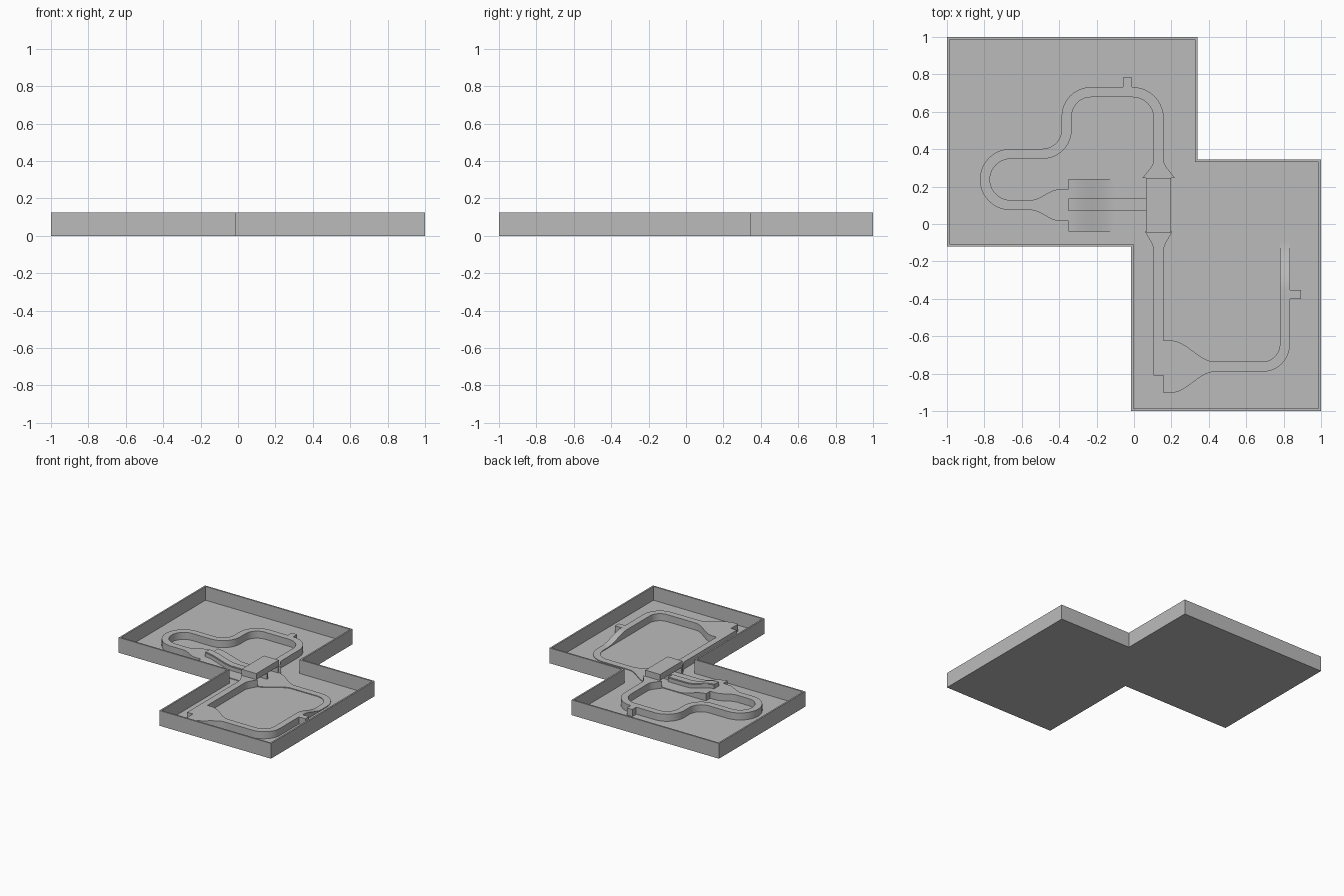
import bpy, bmesh, math
from mathutils import Vector

if "Cube" in bpy.data.objects:
    bpy.data.objects.remove(bpy.data.objects["Cube"])

grey = bpy.data.materials.new("plain grey")
grey.use_nodes = True
COLOUR = (0.5, 0.5, 0.5, 1)
grey.diffuse_color = COLOUR
grey.node_tree.nodes["Principled BSDF"].inputs["Base Color"].default_value = COLOUR

WALL, RIM, FLOOR = 0.013, 0.125, 0.012
HIGH, LOW, HALF = 0.07, 0.018, 0.027


def finish(bm, name):
    bmesh.ops.recalc_face_normals(bm, faces=bm.faces)
    mesh = bpy.data.meshes.new(name)
    bm.to_mesh(mesh)
    bm.free()
    mesh.materials.append(grey)
    obj = bpy.data.objects.new(name, mesh)
    bpy.context.collection.objects.link(obj)
    bpy.ops.object.select_all(action='DESELECT')
    obj.select_set(True)
    bpy.context.view_layer.objects.active = obj
    bpy.ops.object.shade_smooth_by_angle(angle=math.radians(30))
    return obj


def block(name, x0, x1, y0, y1, z0, z1):
    bm = bmesh.new()
    bmesh.ops.create_cube(bm, size=1)
    for v in bm.verts:
        v.co = ((x0 + x1) / 2 + v.co.x * (x1 - x0),
                (y0 + y1) / 2 + v.co.y * (y1 - y0),
                (z0 + z1) / 2 + v.co.z * (z1 - z0))
    return finish(bm, name)


def blend(t, a, b):
    t = min(1, max(0, t))
    t = t * t * (3 - 2 * t)
    return a + (b - a) * t


def path(corners, step=0.02, arc=10):
    """Polyline of (x, y, radius) with rounded corners and even straights."""
    pts = [Vector(corners[0][:2])]

    def straight(to):
        start = pts[-1].copy()
        n = max(1, round((to - start).length / step))
        pts.extend(start.lerp(to, i / n) for i in range(1, n + 1)
                   if (to - start).length > 0.001)

    for i in range(1, len(corners) - 1):
        p = Vector(corners[i][:2])
        r = corners[i][2]
        a = (Vector(corners[i - 1][:2]) - p).normalized()
        b = (Vector(corners[i + 1][:2]) - p).normalized()
        straight(p + a * r)
        centre = p + (a + b) * r
        for k in range(1, arc + 1):
            t = k / arc * math.pi / 2
            pts.append(centre - b * r * math.cos(t) - a * r * math.sin(t))
    straight(Vector(corners[-1][:2]))
    return pts


def ribbon(name, pts, half, top):
    """Solid road along pts; half(p) gives half width, top(p) the height."""
    bm = bmesh.new()
    rings = []
    for i, p in enumerate(pts):
        d = (pts[min(i + 1, len(pts) - 1)] - pts[max(i - 1, 0)]).normalized()
        side = Vector((-d.y, d.x)) * half(p)
        l, r = p + side, p - side
        rings.append([bm.verts.new((q.x, q.y, z)) for q, z in
                      ((l, 0.006), (l, top(p)), (r, top(p)), (r, 0.006))])
    for a, b in zip(rings, rings[1:]):
        for k in range(4):
            m = (k + 1) % 4
            bm.faces.new((a[k], a[m], b[m], b[k]))
    bm.faces.new(rings[0])
    bm.faces.new(rings[-1])
    return finish(bm, name)


# Tray: floor slab with a thin wall around the stepped outline
outline = [(-1, 1), (0.34, 1), (0.34, 0.345), (1, 0.345),
           (1, -1), (-0.015, -1), (-0.015, -0.12), (-1, -0.12)]
bm = bmesh.new()
base = bm.faces.new([bm.verts.new((x, y, 0)) for x, y in outline])
out = bmesh.ops.extrude_face_region(bm, geom=[base])
for v in out["geom"]:
    if isinstance(v, bmesh.types.BMVert):
        v.co.z = RIM
cap = [f for f in out["geom"] if isinstance(f, bmesh.types.BMFace)]
bmesh.ops.recalc_face_normals(bm, faces=bm.faces)
bmesh.ops.inset_region(bm, faces=cap, thickness=WALL, use_even_offset=True)
out = bmesh.ops.extrude_face_region(bm, geom=cap)
for v in out["geom"]:
    if isinstance(v, bmesh.types.BMVert):
        v.co.z = FLOOR
bmesh.ops.delete(bm, geom=[f for f in cap if f.is_valid], context='FACES')
finish(bm, "tray")


# Raised loop from the bridge round to the fork
def loop_half(p):
    if p.y < 0.2 and p.x > -0.56:
        return blend((p.x + 0.55) / 0.15, 0.027, 0.085)
    if p.x > 0.1 and p.y < 0.4:
        return blend((p.y - 0.21) / 0.13, 0.1, HALF)
    return HALF


ribbon("upper_loop", path([(0.132, 0.245), (0.132, 0.705, 0.14), (-0.36, 0.705, 0.13),
                           (-0.36, 0.375, 0.13), (-0.797, 0.375, 0.137),
                           (-0.797, 0.101, 0.137), (-0.35, 0.101)]),
       loop_half, lambda p: HIGH)


# Road that ramps down, passes under the bridge, narrows and climbs again
def low_half(p):
    return blend((p.x - 0.2) / 0.23, 0.14, HALF)


def low_top(p):
    if p.x > 0.7:
        return blend((p.y + 0.35) / 0.25, HIGH, LOW)
    if p.y < -0.3:
        return HIGH
    return blend((p.x + 0.35) / 0.25, HIGH, LOW)


ribbon("lower_road", path([(-0.35, 0.101), (0.807, 0.101, 0.14),
                           (0.807, -0.763, 0.12), (0.158, -0.763)]),
       low_half, low_top)

# Straight leg from the bridge to the front corner
ribbon("front_leg", path([(0.132, -0.04), (0.132, -0.81)]),
       lambda p: blend((-p.y - 0.01) / 0.13, 0.08, HALF), lambda p: HIGH)

# Divider that follows the ramp into the bridge
for name, half, lift in (("divider", 0.027, 0.036), ("divider_ledge", 0.033, 0.03)):
    ribbon(name, path([(-0.35, 0.103), (0.07, 0.103)]),
           lambda p: half, lambda p: low_top(p) + lift)

# Bridge deck on thin piers
block("bridge_deck", 0.063, 0.198, -0.045, 0.247, HIGH, 0.12)
for i, y in enumerate((-0.04, 0.103, 0.242)):
    block("bridge_pier_%d" % (i + 1), 0.065, 0.196, y - 0.005, y + 0.005, 0.006, 0.075)

# Small side tabs on the roads
block("upper_tab", -0.06, -0.01, 0.72, 0.783, 0.006, HIGH)
block("right_tab", 0.82, 0.892, -0.4, -0.352, 0.006, HIGH)
